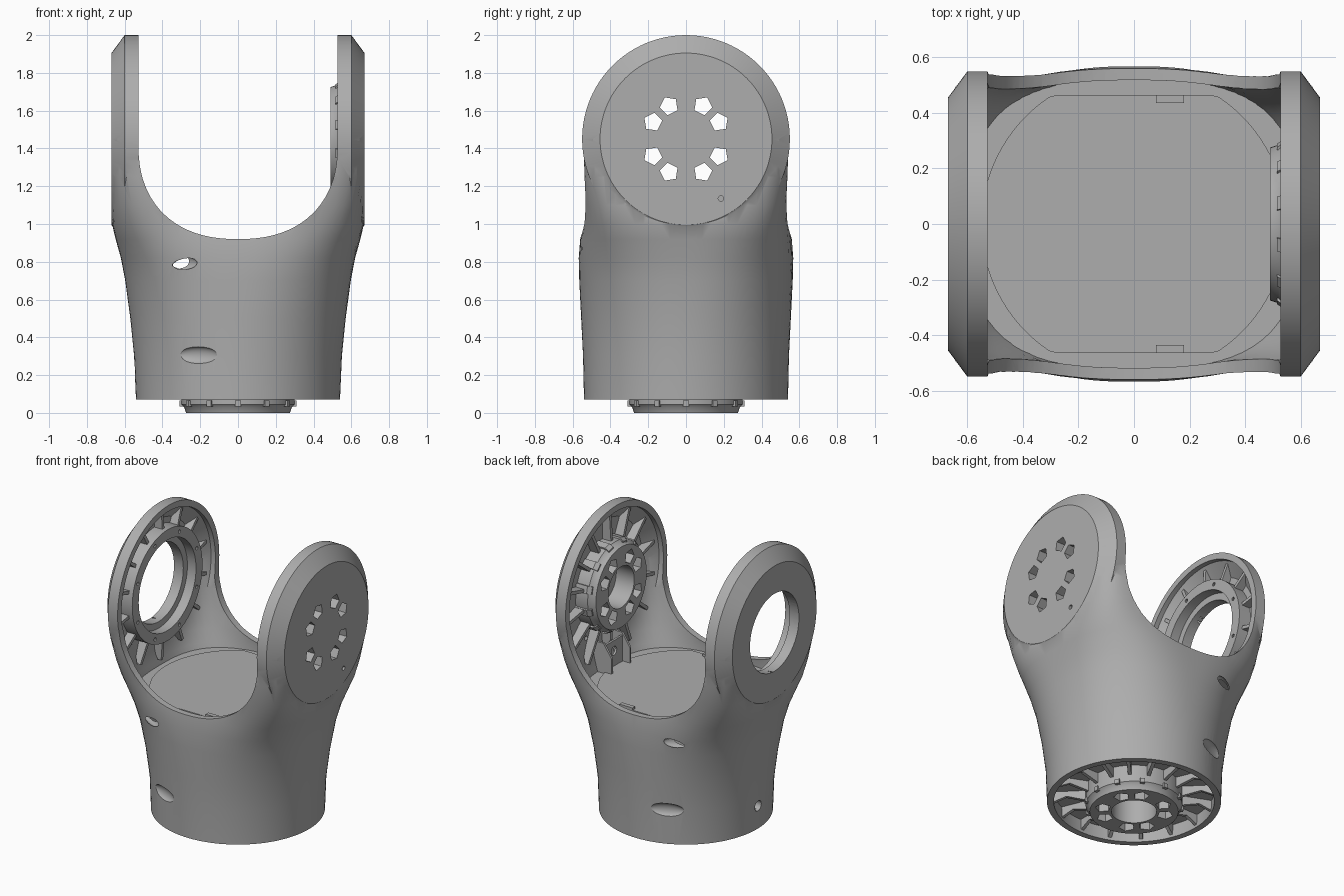
import bpy, bmesh
from math import pi, cos, sin, radians
from mathutils import Matrix

if "Cube" in bpy.data.objects:
    bpy.data.objects.remove(bpy.data.objects["Cube"], do_unlink=True)

grey = bpy.data.materials.new("cast_grey")
grey.use_nodes = True
grey.diffuse_color = (0.42, 0.42, 0.42, 1)
grey.node_tree.nodes["Principled BSDF"].inputs["Base Color"].default_value = grey.diffuse_color

ARM_Z = 1.45
IDENT = Matrix.Identity(4)
UPRIGHT = Matrix.Rotation(pi / 2, 4, "X")


def arm_frame(side):
    """Frame whose local z points outward along the arm axis."""
    return Matrix.Translation((0, 0, ARM_Z)) @ Matrix.Rotation(side * pi / 2, 4, "Y")


def finish(bm, name, matrix=IDENT):
    bmesh.ops.remove_doubles(bm, verts=bm.verts, dist=1e-5)
    bmesh.ops.recalc_face_normals(bm, faces=bm.faces)
    bm.transform(matrix)
    mesh = bpy.data.meshes.new(name)
    bm.to_mesh(mesh)
    bm.free()
    mesh.materials.append(grey)
    ob = bpy.data.objects.new(name, mesh)
    bpy.context.collection.objects.link(ob)
    return ob


def skin(bm, rings, wrap):
    """Join equal rings of points with quads."""
    vs = [[bm.verts.new(p) for p in ring] for ring in rings]
    n = len(vs[0])
    for i in range(len(vs) - (0 if wrap else 1)):
        a, b = vs[i], vs[(i + 1) % len(vs)]
        for j in range(n):
            k = (j + 1) % n
            bm.faces.new((a[j], a[k], b[k], b[j]))
    if not wrap:
        bm.faces.new(vs[0])
        bm.faces.new(vs[-1])


def lathe(name, profile, matrix=IDENT, n=64):
    bm = bmesh.new()
    turns = [2 * pi * i / n for i in range(n)]
    skin(bm, [[(r * cos(t), r * sin(t), h) for r, h in profile] for t in turns], True)
    return finish(bm, name, matrix)


def prism(name, pts, thick, matrix=IDENT):
    bm = bmesh.new()
    skin(bm, [[(u, v, w) for u, v in pts] for w in (-thick / 2, thick / 2)], False)
    return finish(bm, name, matrix)


def rod(r, h0, h1, matrix, n=24):
    return lathe("drill", [(0, h0), (r, h0), (r, h1), (0, h1)], matrix, n)


def boolean(target, tool, op="DIFFERENCE"):
    mod = target.modifiers.new("cut", "BOOLEAN")
    mod.operation, mod.object, mod.solver = op, tool, "EXACT"
    bpy.context.view_layer.update()
    done = target.evaluated_get(bpy.context.evaluated_depsgraph_get())
    mesh = bpy.data.meshes.new_from_object(done)
    target.modifiers.clear()
    target.data = mesh
    bpy.data.objects.remove(tool, do_unlink=True)


def section(z, a, b, n, count=96):
    pts = []
    for i in range(count):
        t = 2 * pi * i / count
        r = (abs(cos(t) / a) ** n + abs(sin(t) / b) ** n) ** (-1 / n)
        pts.append((r * cos(t), r * sin(t), z))
    return pts


# Body sections: height, half width, half depth, squareness
BODY = [(0.07, .54, .54, 2), (0.3, .55, .545, 2), (0.5, .57, .555, 2.1),
        (0.7, .597, .565, 2.3), (0.82, .62, .568, 2.6), (0.92, .648, .56, 3.1),
        (1.0, .667, .548, 3.8), (1.1, .67, .546, 5), (1.25, .67, .548, 7.5),
        (ARM_Z, .67, .55, 10)]


def loft(name, wall=0.0):
    bm = bmesh.new()
    rows = [section(z, a - wall, b - wall, n) for z, a, b, n in BODY]
    if wall:
        rows.insert(0, [(x, y, 0) for x, y, z in rows[0]])
    skin(bm, rows, False)
    return finish(bm, name)


def mirrored(half):
    return half + [(r, -h) for r, h in reversed(half)]


# Fork shell: tapered tube with two round arms, hollowed and cut by the saddle
shell = loft("fork_shell")
across = arm_frame(1)
boolean(shell, lathe("arm_discs", mirrored([(0, .67), (.455, .67), (.55, .6)]), across, 96), "UNION")
boolean(shell, loft("cavity", 0.042))
boolean(shell, lathe("arm_cavity", mirrored([(0, .625), (.42, .625), (.508, .56)]), across, 96))
saddle = [(.527, 2.3)]
for i in range(41):
    t = -pi * i / 40
    c, s = cos(t), abs(sin(t))
    saddle.append((.527 * (1 if c > 0 else -1) * abs(c) ** (2 / 2.3), 1.42 - .5 * s ** (2 / 2.3)))
saddle.append((-.527, 2.3))
boolean(shell, prism("saddle", saddle, 2, UPRIGHT))

# Large bearing hole on the right arm, small pin hole on the left arm
boolean(shell, rod(.265, .5, .8, arm_frame(-1), 64))
boolean(shell, rod(.015, .5, .8, Matrix.Translation((0, .185, -.315)) @ arm_frame(1), 12))
boolean(shell, rod(.035, .4, .7, Matrix.Translation((0, 0, -1.22)) @ arm_frame(-1), 24))

# Almond pockets on the front and back walls
for side in (-1, 1):
    for x, y, z, turn in ((-.32, .49, .795, 31), (-.21, .51, .305, 23)):
        bm = bmesh.new()
        bmesh.ops.create_uvsphere(bm, u_segments=32, v_segments=16, radius=1)
        place = (Matrix.Translation((x, side * y, z)) @ Matrix.Rotation(radians(side * turn), 4, "Z")
                 @ Matrix.Diagonal((.12, .03, .045, 1)))
        boolean(shell, finish(bm, "pocket", place))


def bolt_holes(target, frame, h0, h1):
    for q in range(4):
        for a in (27, 63):
            turn = Matrix.Rotation(radians(a + 90 * q), 4, "Z")
            boolean(target, rod(.05, h0, h1, frame @ turn @ Matrix.Translation((.197, 0, 0)), 5))


def flange(name, frame, h0, h1):
    ring = lathe(name, [(.14, h0), (.275, h0), (.285, h0 + .03), (.3, h0 + .045), (.3, h1), (.14, h1)], frame)
    bolt_holes(ring, frame, h0 - .1, h1 + .1)
    return ring


def ribs(name, pts, count, frame, thick=.022, offset=0.0):
    return [prism(name, pts, thick, frame @ Matrix.Rotation(2 * pi * (i + offset) / count, 4, "Z") @ UPRIGHT)
            for i in range(count)]


# Left arm: bolted drive flange
bolt_holes(shell, arm_frame(1), .55, .8)
flange("drive_flange", arm_frame(1), .49, .635)
ribs("drive_lug", [(.25, .515), (.292, .515), (.31, .54), (.31, .63), (.25, .63)], 12, arm_frame(1), .05, .5)
ribs("left_arm_rib", [(.28, .64), (.28, .56), (.52, .575), (.52, .6), (.44, .64)], 14, arm_frame(1))

# Right arm: stepped bearing ring with screw holes
bearing = lathe("bearing_ring", [(.38, .535), (.38, .64), (.265, .64), (.265, .6), (.31, .6), (.31, .535)],
                arm_frame(-1), 64)
for i in range(8):
    turn = Matrix.Rotation(2 * pi * (i + .5) / 8, 4, "Z")
    boolean(bearing, rod(.012, .5, .57, arm_frame(-1) @ turn @ Matrix.Translation((.345, 0, 0)), 10))
ribs("right_arm_rib", [(.37, .64), (.37, .565), (.52, .575), (.52, .6), (.44, .64)], 14, arm_frame(-1))

# Base: flange, web, ribs and perimeter bolts
flange("base_flange", IDENT, 0, .2)
lathe("base_web", [(.28, .16), (.52, .16), (.52, .2), (.28, .2)])
ribs("base_rib", [(.29, .18), (.29, .09), (.42, .125), (.51, .085), (.51, .18)], 16, IDENT)
ribs("base_bolt", [(.28, .035), (.31, .035), (.31, .065), (.28, .065)], 12, IDENT, .03)

# Deck closing the tube, with a raised cover clipped at front and back
deck = loft("deck", .02)
boolean(deck, prism("deck_slice", [(-1, .86), (1, .86), (1, .885), (-1, .885)], 2, UPRIGHT), "INTERSECT")
cover = [(x, max(-.465, min(.465, y))) for x, y, z in section(0, .55, .55, 2)]
prism("deck_cover", cover, .03, Matrix.Translation((0, 0, .88)))

# Small clips and the cable bracket on the deck
for side in (-1, 1):
    prism("deck_clip", [(.08, .88), (.18, .88), (.18, .91), (.08, .91)], .03,
          Matrix.Translation((0, side * .45, 0)) @ UPRIGHT)
    prism("bracket_cheek", [(.49, .88), (.62, .88), (.62, 1.09), (.55, 1.09), (.49, 1.0)], .015,
          Matrix.Translation((0, side * .1, 0)) @ UPRIGHT)
bracket = prism("bracket_plate", [(.545, .88), (.56, .88), (.56, 1.07), (.545, 1.07)], .2, UPRIGHT)
boolean(bracket, rod(.03, .4, .7, Matrix.Translation((0, 0, -.45)) @ arm_frame(1), 16))

# Smooth shading with sharp edges kept
bpy.ops.object.select_all(action="DESELECT")
for ob in bpy.context.collection.objects:
    if ob.type == "MESH" and grey.name in ob.data.materials:
        ob.select_set(True)
        bpy.context.view_layer.objects.active = ob
bpy.ops.object.shade_smooth_by_angle(angle=radians(30))
